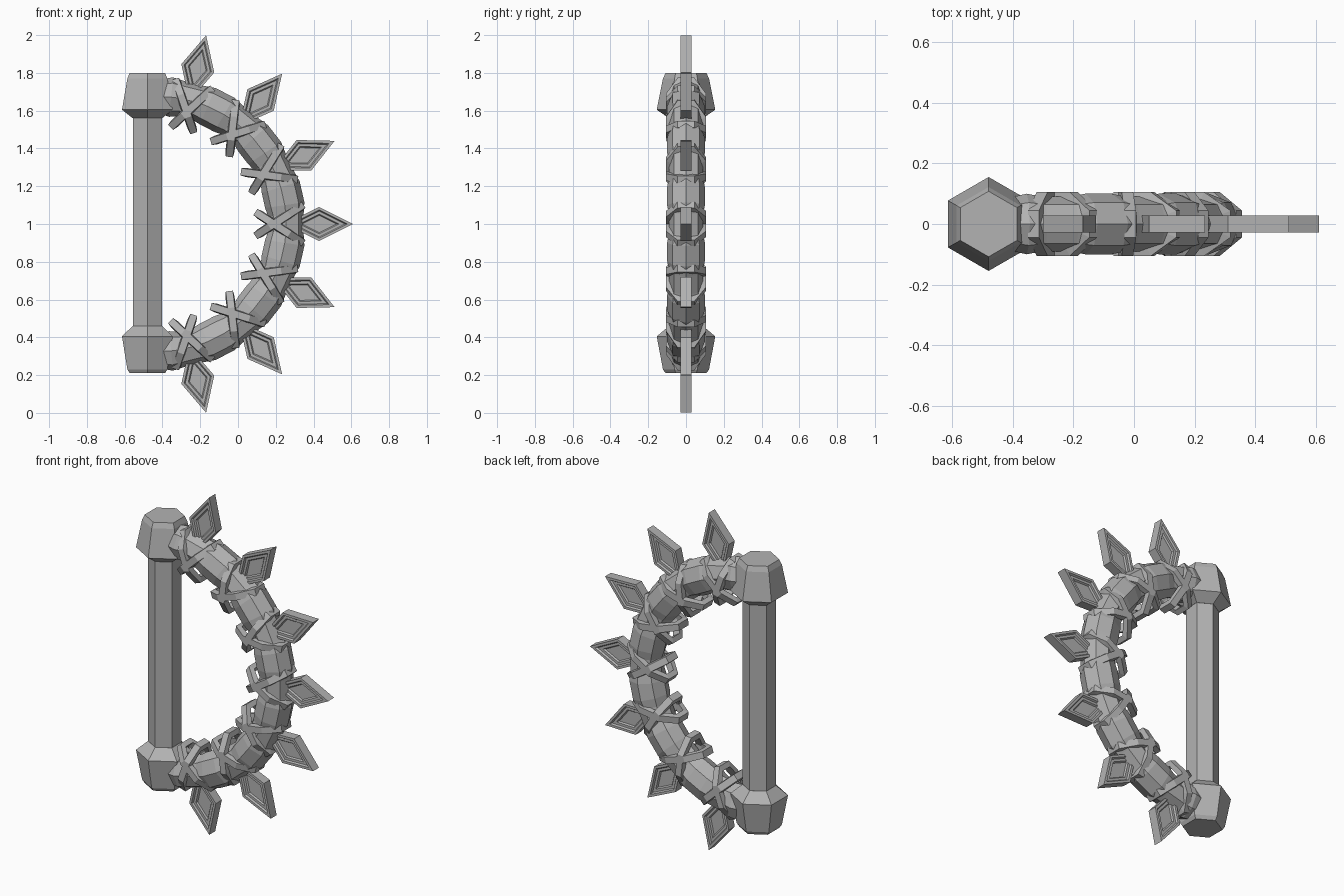
import bpy, bmesh
from math import cos, sin, pi, radians
from mathutils import Matrix, Vector

cube = bpy.data.objects.get("Cube")
if cube:
    bpy.data.objects.remove(cube, do_unlink=True)

grey = bpy.data.materials.new("stone_grey")
grey.use_nodes = True
GREY = (0.45, 0.45, 0.45, 1)
grey.diffuse_color = GREY
grey.node_tree.nodes["Principled BSDF"].inputs["Base Color"].default_value = GREY

HANDLE_X = -0.48
ARC = Vector((-0.42, 0, 1))      # centre of the curved guard
STEP = 25.3                      # degrees between spikes


def finish(bm, name):
    bmesh.ops.recalc_face_normals(bm, faces=bm.faces)
    mesh = bpy.data.meshes.new(name)
    bm.to_mesh(mesh)
    bm.free()
    mesh.materials.append(grey)
    obj = bpy.data.objects.new(name, mesh)
    bpy.context.collection.objects.link(obj)
    return obj


def loft(name, rings, closed=False):
    """Skin a row of point rings, capped at the ends or joined in a loop."""
    bm = bmesh.new()
    rows = [[bm.verts.new(p) for p in ring] for ring in rings]
    n = len(rows[0])
    pairs = list(zip(rows, rows[1:]))
    if closed:
        pairs.append((rows[-1], rows[0]))
    else:
        bm.faces.new(rows[0])
        bm.faces.new(rows[-1])
    for a, b in pairs:
        for i in range(n):
            j = (i + 1) % n
            bm.faces.new((a[i], a[j], b[j], b[i]))
    return finish(bm, name)


def hex_column(name, profile):
    """Six-sided upright part from (height, radius) pairs, a corner to the front."""
    loft(name, [[(HANDLE_X + r * cos(k * pi / 3 + pi / 2),
                  r * sin(k * pi / 3 + pi / 2), z) for k in range(6)]
                for z, r in profile])


def polar(degrees):
    """Frame on the arc: x outward, y across, z along the arc."""
    return Matrix.Translation(ARC) @ Matrix.Rotation(-radians(degrees), 4, 'Y')


# Straight grip and its two end caps
hex_column("grip", [(0.40, 0.089), (1.60, 0.089)])
hex_column("upper_cap", [(1.56, 0.09), (1.605, 0.155), (1.77, 0.122), (1.8, 0.108)])
hex_column("lower_cap", [(0.21, 0.108), (0.23, 0.122), (0.405, 0.155), (0.46, 0.09)])

# Curved octagonal guard, slimmer where the bands wrap it
stations = [(-90, 0.085)]
for k in range(-3, 4):
    for offset, radius in ((-8.5, 0.1), (-4, 0.09), (4, 0.09), (8.5, 0.1)):
        stations.append((k * STEP + offset, radius))
stations.append((90, 0.085))
guard = []
for angle, r in stations:
    frame = polar(angle)
    guard.append([frame @ Vector((0.675 + 1.05 * r * cos(k * pi / 4),
                                  r * sin(k * pi / 4), 0)) for k in range(8)])
loft("curved_guard", guard)


def band(name, angle, tilt):
    """Flat octagonal strap leaning across the guard."""
    frame = (polar(angle) @ Matrix.Translation((0.61, 0, 0))
             @ Matrix.Rotation(radians(tilt), 4, 'Y')
             @ Matrix.Translation((0.035, 0, 0)))
    section = ((0.152, 0.106, 0.019), (0.152, 0.106, -0.019),
               (0.122, 0.078, -0.024), (0.122, 0.078, 0.024))
    rings = []
    for k in range(8):
        t = (k + 0.5) * pi / 4
        s = 1 / cos(pi / 8)
        rings.append([frame @ Vector((s * a * cos(t), s * b * sin(t), w))
                      for a, b, w in section])
    loft(name, rings, closed=True)


def spike(name, angle):
    """Diamond plate with stepped recesses on both faces."""
    bm = bmesh.new()
    outline = ((0.67, 0), (0.85, 0.09), (1.03, 0), (0.85, -0.09))
    front, back = [[bm.verts.new((x, y, z)) for x, z in outline] for y in (-0.028, 0.028)]
    panels = [bm.faces.new(front), bm.faces.new(back)]
    for i in range(4):
        j = (i + 1) % 4
        bm.faces.new((front[i], front[j], back[j], back[i]))
    bmesh.ops.recalc_face_normals(bm, faces=bm.faces)
    for thickness, depth in ((0.014, 0), (0.006, -0.01), (0.014, 0), (0.006, -0.009)):
        bmesh.ops.inset_individual(bm, faces=panels, thickness=thickness,
                                   depth=depth, use_even_offset=True)
    bm.transform(polar(angle))
    finish(bm, name)


# Seven spikes, each held by a crossed pair of bands
for k in range(-3, 4):
    angle = k * STEP
    spike(f"spike_{k + 4}", angle)
    band(f"band_{k + 4}_a", angle, 33)
    band(f"band_{k + 4}_b", angle, -33)
